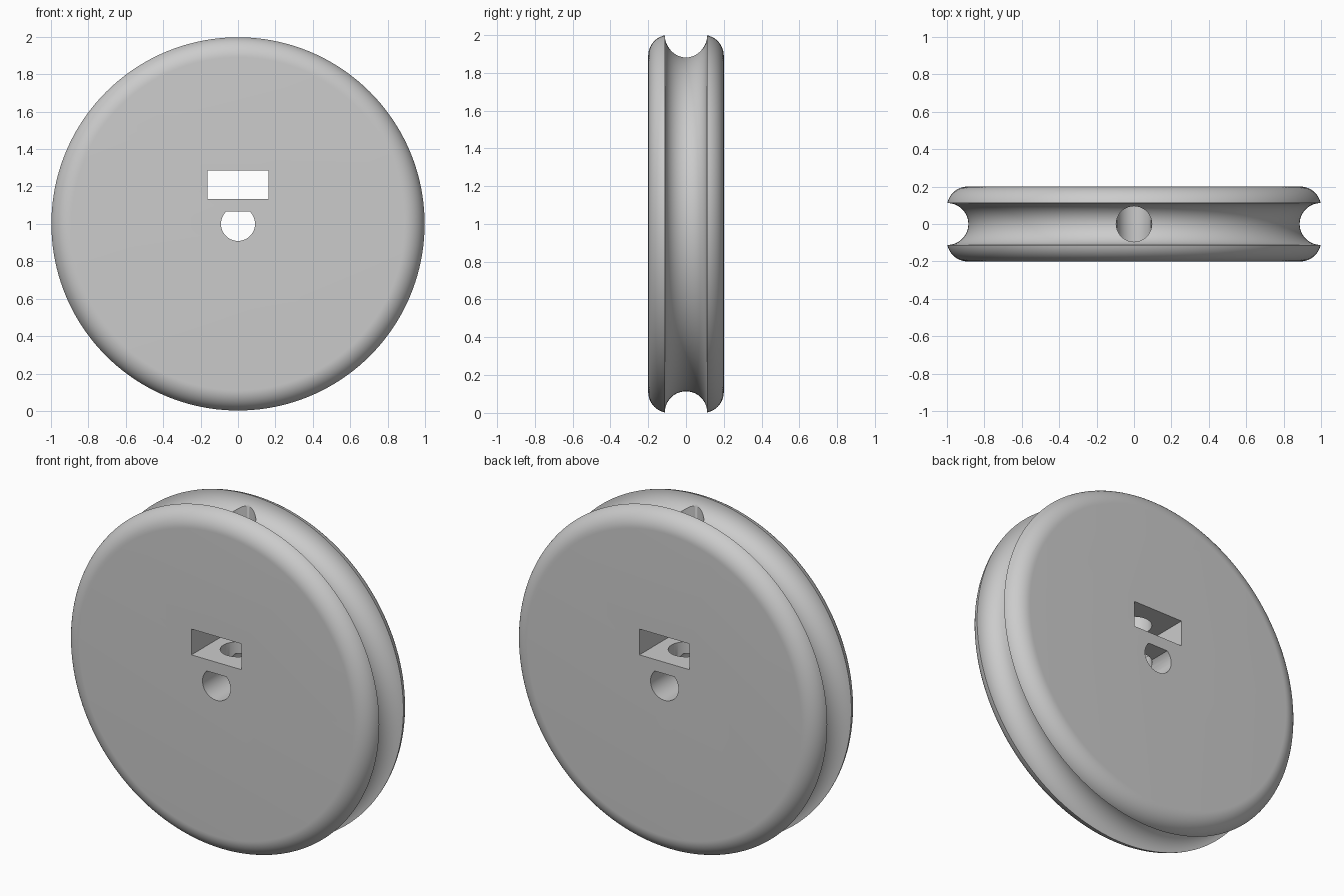
import bpy, bmesh
from math import sin, cos, pi, radians, asin, acos
from mathutils import Matrix, Vector

cube = bpy.data.objects.get("Cube")
if cube:
    bpy.data.objects.remove(cube, do_unlink=True)

HALF_WIDTH = 0.2
FILLET = 0.11
GROOVE = 0.112
CENTRE = Vector((0, 0, 1))

grey = bpy.data.materials.new("plain grey")
grey.use_nodes = True
colour = (0.6, 0.6, 0.6, 1)
grey.diffuse_color = colour
grey.node_tree.nodes["Principled BSDF"].inputs["Base Color"].default_value = colour


def make_object(name, bm):
    bmesh.ops.recalc_face_normals(bm, faces=bm.faces)
    mesh = bpy.data.meshes.new(name)
    bm.to_mesh(mesh)
    bm.free()
    mesh.materials.append(grey)
    obj = bpy.data.objects.new(name, mesh)
    bpy.context.collection.objects.link(obj)
    return obj


def prism(name, outline, depth):
    """Extrude an x-z outline along y, centred on y = 0."""
    bm = bmesh.new()
    face = bm.faces.new([bm.verts.new((x, -depth / 2, z)) for x, z in outline])
    ext = bmesh.ops.extrude_face_region(bm, geom=[face])["geom"]
    bmesh.ops.translate(bm, vec=(0, depth, 0),
                        verts=[v for v in ext if isinstance(v, bmesh.types.BMVert)])
    return make_object(name, bm)


# Rim profile (radius, y): rounded shoulder, groove, mirrored shoulder
steps = 14
end = acos((GROOVE - HALF_WIDTH + FILLET) / FILLET)
shoulder = []
for i in range(steps + 1):
    a = end * i / steps
    shoulder.append((1 - FILLET + FILLET * sin(a),
                     -(HALF_WIDTH - FILLET) - FILLET * cos(a)))
edge_r = shoulder[-1][0]
groove = [(edge_r - GROOVE * sin(pi * i / 28), -GROOVE * cos(pi * i / 28))
          for i in range(1, 28)]
profile = shoulder + groove + [(r, -y) for r, y in reversed(shoulder)]

# Wheel body: spin the profile around the y axis and cap both sides
bm = bmesh.new()
verts = [bm.verts.new((r, y, 1)) for r, y in profile]
edges = [bm.edges.new(pair) for pair in zip(verts, verts[1:])]
bmesh.ops.spin(bm, geom=verts + edges, cent=CENTRE, axis=(0, 1, 0),
               angle=2 * pi, steps=160, use_merge=True)
bmesh.ops.remove_doubles(bm, verts=bm.verts, dist=1e-5)
rims = [e for e in bm.edges if e.is_boundary]
bmesh.ops.holes_fill(bm, edges=rims, sides=0)
wheel = make_object("pulley_wheel", bm)

# D-shaped shaft bore with a flat on top
BORE, FLAT = 0.091, 0.065
start = asin(FLAT / BORE)
sweep = pi + 2 * start
arc = [pi - start + sweep * i / 48 for i in range(49)]
bore = prism("shaft_bore_cutter",
             [(BORE * cos(a), 1 + BORE * sin(a)) for a in arc], 1)

# Rectangular nut slot
slot = prism("nut_slot_cutter",
             [(-0.163, 1.133), (0.163, 1.133), (0.163, 1.285), (-0.163, 1.285)], 1)

# Set-screw hole from the groove down to the bore
bm = bmesh.new()
bmesh.ops.create_cone(bm, cap_ends=True, segments=64, radius1=0.095,
                      radius2=0.095, depth=1.1,
                      matrix=Matrix.Translation((0, 0, 1.55)))
screw = make_object("screw_hole_cutter", bm)

bpy.context.view_layer.objects.active = wheel
for cutter in (bore, slot, screw):
    mod = wheel.modifiers.new(cutter.name, 'BOOLEAN')
    mod.operation = 'DIFFERENCE'
    mod.solver = 'EXACT'
    mod.object = cutter
    bpy.ops.object.modifier_apply(modifier=mod.name)
    bpy.data.objects.remove(cutter, do_unlink=True)

bpy.ops.object.select_all(action='DESELECT')
wheel.select_set(True)
bpy.ops.object.shade_smooth_by_angle(angle=radians(30))
